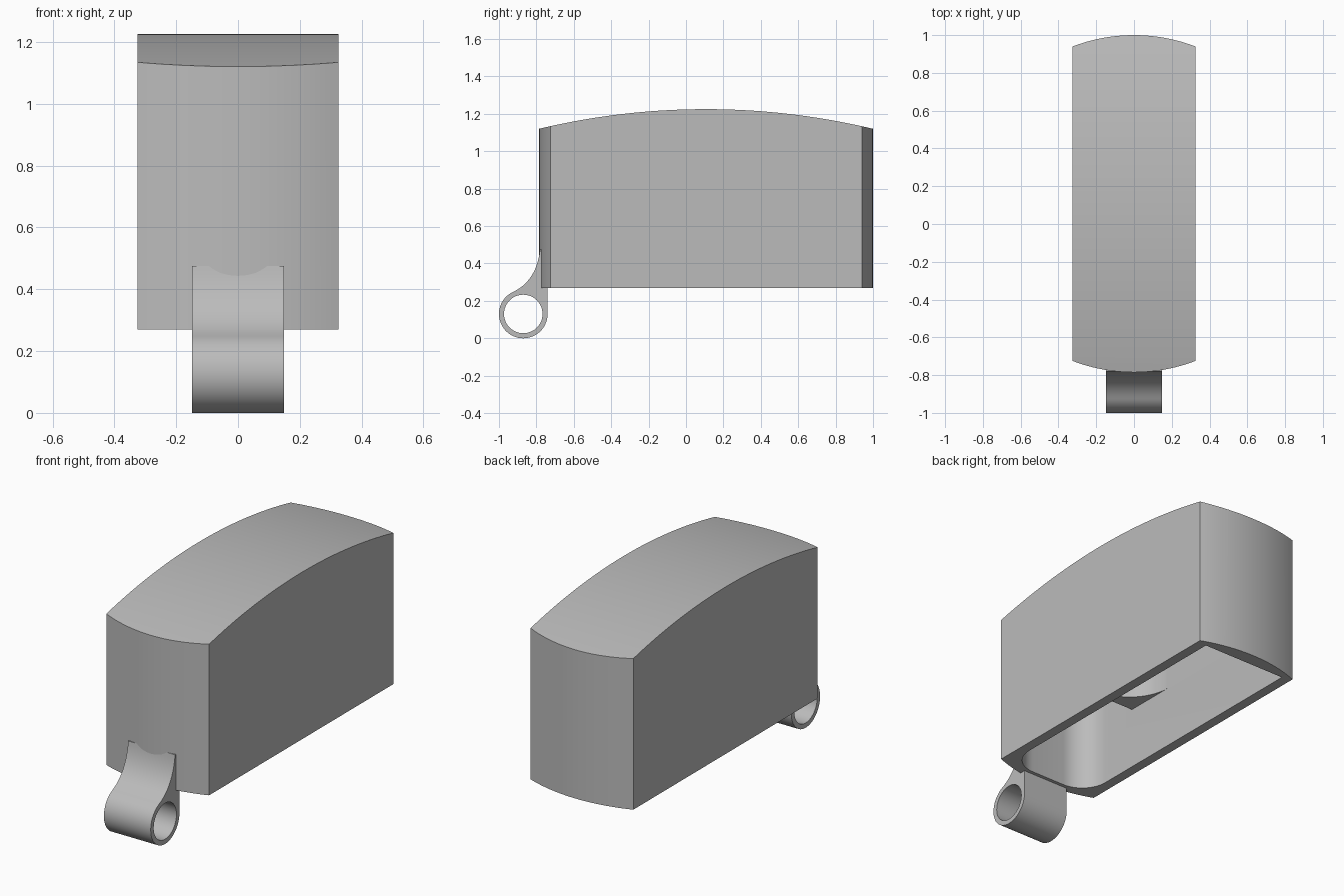
import bpy
import bmesh
from math import cos, sin, asin, sqrt, radians
from mathutils import Vector

cube = bpy.data.objects.get("Cube")
if cube:
    bpy.data.objects.remove(cube, do_unlink=True)

grey = bpy.data.materials.new("plain_grey")
grey.use_nodes = True
grey.diffuse_color = (0.5, 0.5, 0.5, 1)
grey.node_tree.nodes["Principled BSDF"].inputs["Base Color"].default_value = (0.5, 0.5, 0.5, 1)

HALF = 0.325      # half width of the body
INNER = 0.267     # half width of the hollow
BASE = 0.27       # underside of the body


def arc(cx, cy, r, start, end, n=24):
    angles = [radians(start + (end - start) * i / n) for i in range(n + 1)]
    return [(cx + r * cos(a), cy + r * sin(a)) for a in angles]


def prism(name, points, low, high, axis="z"):
    """Extrude a closed outline along z, or a (y, z) outline along x."""
    place = (lambda u, v, w: (u, v, w)) if axis == "z" else (lambda u, v, w: (w, u, v))
    bm = bmesh.new()
    face = bm.faces.new([bm.verts.new(place(u, v, low)) for u, v in points])
    ext = bmesh.ops.extrude_face_region(bm, geom=[face])
    moved = [g for g in ext["geom"] if isinstance(g, bmesh.types.BMVert)]
    bmesh.ops.translate(bm, verts=moved, vec=Vector(place(0, 0, high - low)))
    bmesh.ops.recalc_face_normals(bm, faces=bm.faces)
    mesh = bpy.data.meshes.new(name)
    bm.to_mesh(mesh)
    bm.free()
    mesh.materials.append(grey)
    obj = bpy.data.objects.new(name, mesh)
    bpy.context.collection.objects.link(obj)
    return obj


def select(obj):
    bpy.ops.object.select_all(action="DESELECT")
    obj.select_set(True)
    bpy.context.view_layer.objects.active = obj


def carve(obj, cutter, operation="DIFFERENCE"):
    cutter.hide_render = True
    mod = obj.modifiers.new("carve", "BOOLEAN")
    mod.operation = operation
    mod.solver = "EXACT"
    mod.object = cutter
    select(obj)
    bpy.ops.object.modifier_apply(modifier=mod.name)
    bpy.data.objects.remove(cutter, do_unlink=True)


# Body: bowed ends in plan, trimmed by a gently arched roof
R_END = 0.91
swing = asin(HALF / R_END) * 57.29578
plan = (arc(0, 1 - R_END, R_END, 90 - swing, 90 + swing)
        + arc(0, -0.785 + R_END, R_END, 270 - swing, 270 + swing))
body = prism("body_shell", plan, BASE, 1.4)

R_ROOF, MID = 3.85, 0.107
span = asin(1.0 / R_ROOF) * 57.29578
roof = arc(MID, 1.225 - R_ROOF, R_ROOF, 90 - span, 90 + span, 48)
side = roof + [(roof[-1][0], 0), (roof[0][0], 0)]
carve(body, prism("roof_trim", side, -1, 1, "x"), "INTERSECT")

# Hollow: an open lower bay, with two upper chambers split by a partition
FRONT, BACK, FILLET = -0.72, 0.92, 0.16
nose = (arc(-INNER + FILLET, FRONT + FILLET, FILLET, 180, 270, 12)
        + arc(INNER - FILLET, FRONT + FILLET, FILLET, 270, 360, 12))
SHELF, CEILING = 0.625, 1.06
carve(body, prism("lower_bay", nose + [(INNER, BACK), (-INNER, BACK)], 0.1, SHELF))
carve(body, prism("front_chamber", nose + [(INNER, -0.336), (-INNER, -0.336)],
                  SHELF - 0.01, CEILING))
rounded = arc(0, -0.035, INNER, 180, 360)
carve(body, prism("rear_chamber", rounded + [(INNER, BACK), (-INNER, BACK)],
                  SHELF - 0.01, CEILING))

# Hinge: ring with a neck that sweeps up into the front wall
RING_Y, RING_Z, RING_R = -0.87, 0.13, 0.13
loop = arc(RING_Y, RING_Z, RING_R, 115, 360, 48)
start, ctrl, end = Vector(loop[0]), Vector((-0.80, 0.306)), Vector((-0.78, 0.475))
sweep = []
for i in range(16):
    t = i / 16
    sweep.append(tuple(end * (1 - t) ** 2 + ctrl * 2 * t * (1 - t) + start * t ** 2))
hinge = prism("hinge_loop", loop + [(-0.74, 0.475)] + sweep, -0.148, 0.148, "x")
carve(hinge, prism("hinge_hole", arc(RING_Y, RING_Z, 0.103, 0, 352.5, 47), -0.3, 0.3, "x"))

for obj in (body, hinge):
    select(obj)
    bpy.ops.object.shade_smooth_by_angle(angle=radians(30))
